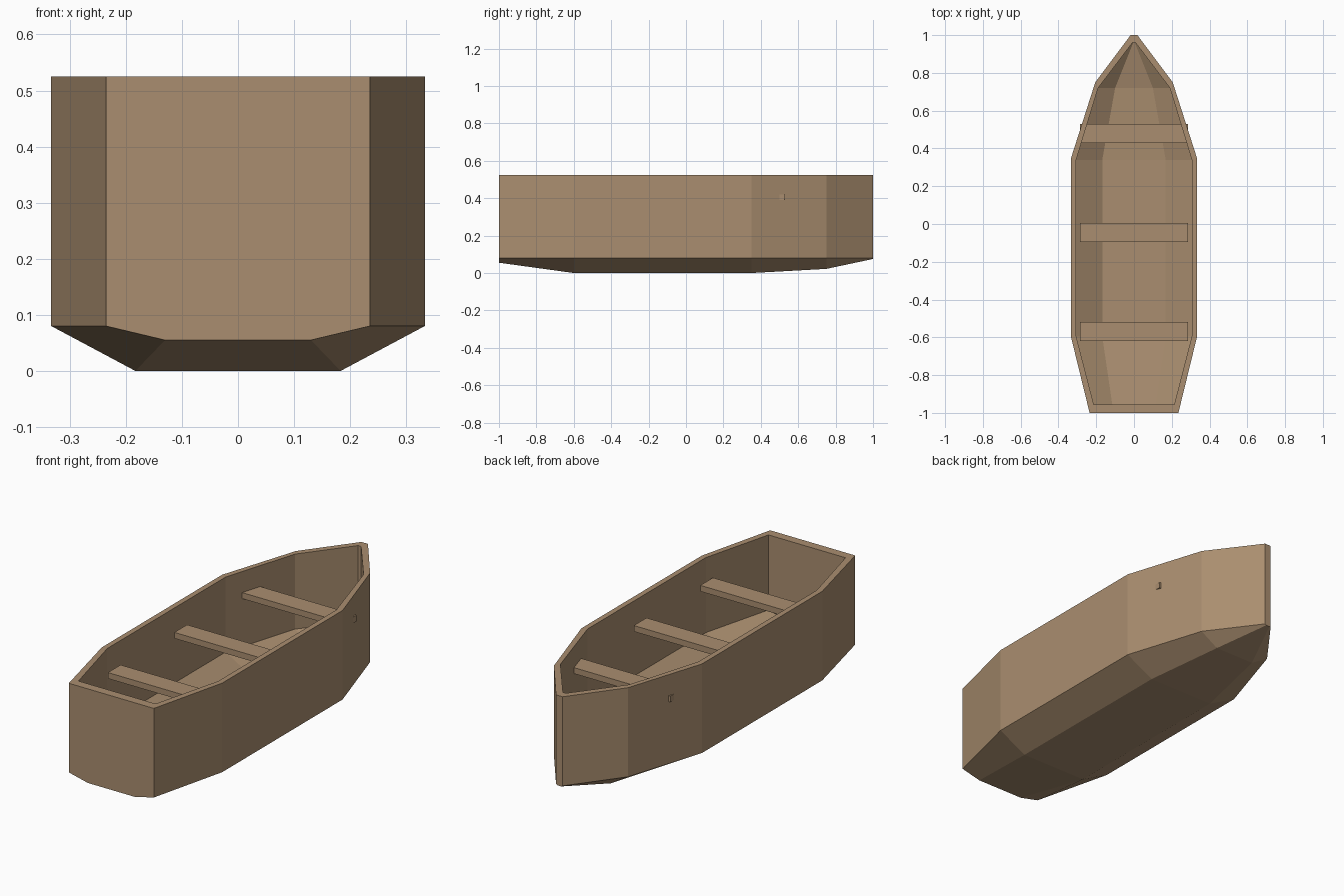
import bpy, bmesh

if "Cube" in bpy.data.objects:
    bpy.data.objects.remove(bpy.data.objects["Cube"])

wood = bpy.data.materials.new("wood")
wood.diffuse_color = (0.40, 0.27, 0.16, 1)
wood.use_nodes = True
wood.node_tree.nodes["Principled BSDF"].inputs["Base Color"].default_value = wood.diffuse_color
RIM = 0.525

# hull stations: y, side half width, floor half width, chine height, floor height
outer = [(-1.0, 0.235, 0.13, 0.08, 0.055),
         (-0.6, 0.333, 0.183, 0.08, 0.0),
         (0.35, 0.333, 0.183, 0.08, 0.0),
         (0.75, 0.205, 0.11, 0.08, 0.022),
         (1.0, 0.018, 0.010, 0.08, 0.075)]
inner = [(-0.955, 0.213, 0.115, 0.15, 0.125),
         (-0.595, 0.306, 0.168, 0.15, 0.07),
         (0.34, 0.306, 0.168, 0.15, 0.07),
         (0.72, 0.19, 0.10, 0.15, 0.092),
         (0.96, 0.008, 0.004, 0.15, 0.145)]


def finish(name, bm):
    bmesh.ops.recalc_face_normals(bm, faces=bm.faces)
    mesh = bpy.data.meshes.new(name)
    bm.to_mesh(mesh)
    bm.free()
    mesh.materials.append(wood)
    ob = bpy.data.objects.new(name, mesh)
    bpy.context.collection.objects.link(ob)
    return ob


def shell(bm, stations):
    """Loft open-topped sections, closing the transom and the stem."""
    rows = []
    for y, w, f, chine, floor in stations:
        half = [(w, RIM), (w, chine), (f, floor)]
        pts = [(-x, z) for x, z in half] + half[::-1]
        rows.append([bm.verts.new((x, y, z)) for x, z in pts])
    for a, b in zip(rows, rows[1:]):
        for i in range(5):
            bm.faces.new((a[i], a[i + 1], b[i + 1], b[i]))
    bm.faces.new(rows[0])
    bm.faces.new(rows[-1])
    # rim loop, running up one side and back down the other
    return [r[0] for r in rows] + [r[-1] for r in reversed(rows)]


# hull: outside and inside shells joined by the flat rim
bm = bmesh.new()
rim_out, rim_in = shell(bm, outer), shell(bm, inner)
n = len(rim_out)
for i in range(n):
    j = (i + 1) % n
    bm.faces.new((rim_out[i], rim_out[j], rim_in[j], rim_in[i]))
finish("hull", bm)

# three plank seats
for k, y in enumerate((-0.57, -0.045, 0.48)):
    bm = bmesh.new()
    bmesh.ops.create_cube(bm, size=1)
    bmesh.ops.scale(bm, vec=(0.57, 0.10, 0.03), verts=bm.verts)
    seat = finish(f"seat_{k + 1}", bm)
    seat.location = (0, y, 0.405)
